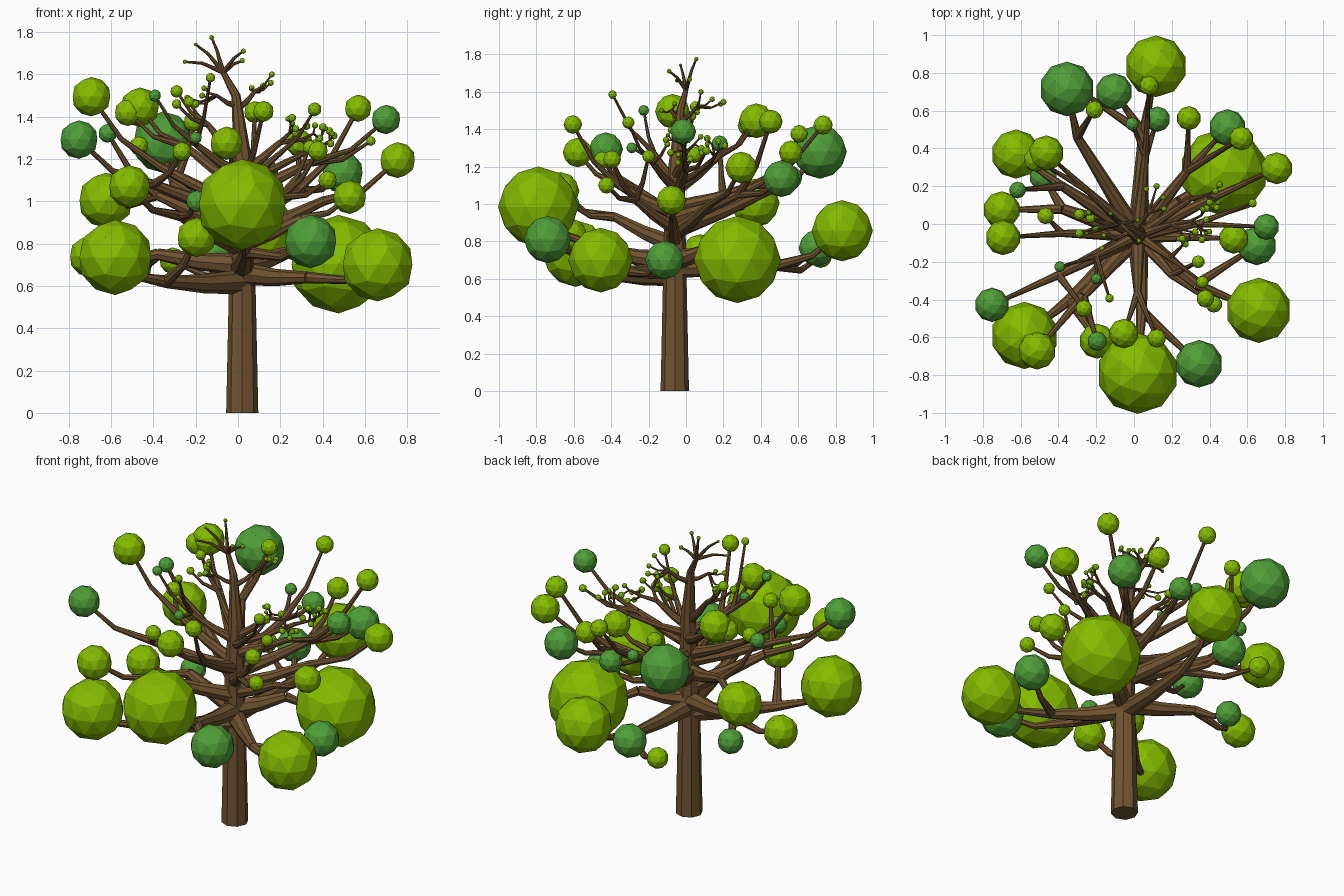
import bpy, bmesh, random
from mathutils import Vector, Matrix

random.seed(4)


def material(name, rgb):
    m = bpy.data.materials.new(name)
    m.diffuse_color = (*rgb, 1)
    return m


BARK = material("bark_brown", (0.165, 0.089, 0.032))
LIGHT = material("leaf_light_green", (0.235, 0.5, 0.0))
DARK = material("leaf_dark_green", (0.08, 0.345, 0.04))
L, D = 0, 1
leaves = [bmesh.new(), bmesh.new()]

# All wood is drawn as octagonal tapered tubes along polylines
wood = bpy.data.curves.new("trunk_and_branches", "CURVE")
wood.dimensions = "3D"
wood.fill_mode = "FULL"
wood.bevel_depth = 1.0
wood.bevel_resolution = 2
wood.use_fill_caps = True


def tube(points, radii):
    s = wood.splines.new("POLY")
    s.points.add(len(points) - 1)
    s.use_smooth = False
    for p, co, r in zip(s.points, points, radii):
        p.co = (*co, 1)
        p.radius = r


def ball(p, r, tone):
    bmesh.ops.create_icosphere(leaves[tone], subdivisions=2, radius=r * 1.035,
                               matrix=Matrix.Translation(p))


def kink(a, b, t, lift):
    """Point part of the way from a to b, moved up or down."""
    return Vector(a).lerp(Vector(b), t) + Vector((0, 0, lift))


def sprout(fork, r, balls, sag=0.12):
    """Thin branches from a fork, each ending in a leaf ball."""
    for x, y, z, size, tone in balls:
        end = Vector((x, y, z))
        bend = kink(fork, end, 0.55, -sag * (end - Vector(fork)).length)
        tube([fork, bend, end], [r, r * 0.65, min(r * 0.45, 0.005 + size * 0.1)])
        ball(end, size, tone)


def limb(z0, r, fork, *balls):
    """A limb leaving the trunk at z0, forking into leaf-bearing branches."""
    start = Vector((0.02, -0.06, z0))
    if z0 > 1.3:
        start = Vector((0.0, -0.03, z0))
    tube([start, kink(start, fork, 0.5, -0.01), fork], [r, r * 0.75, r * 0.5])
    sprout(fork, r * 0.5, balls)


def twigs(p, d, length, r, depth):
    """Fine twigs that split in two or three, tipped with tiny leaf balls."""
    end = p + d.normalized() * length
    tube([p, end], [r, r * 0.65])
    if depth == 0:
        ball(end, random.uniform(0.010, 0.019), L)
        return
    for i in range(3 if depth > 1 else 2):
        v = Vector([random.uniform(-0.8, 0.8) for _ in range(3)])
        twigs(end, d.normalized() + v, length * 0.72, r * 0.65, depth - 1)


# Trunk
c = (0.02, -0.06)
tube([(*c, 0), (*c, 0.6), (*c, 0.95), (0.02, -0.05, 1.22), (-0.01, -0.03, 1.5),
      (-0.07, 0, 1.61)], [0.076, 0.063, 0.056, 0.042, 0.022, 0.013])

# Low, heavy limbs
limb(0.62, 0.06, (-0.34, -0.40, 0.62), (-0.58, -0.59, 0.735, 0.172, L),
     (-0.196, -0.62, 0.83, 0.09, L))
limb(0.78, 0.05, (-0.27, -0.38, 0.93), (-0.513, -0.67, 1.07, 0.097, L),
     (-0.195, -0.62, 1.0, 0.05, D))
limb(0.69, 0.058, (0.04, -0.46, 0.76), (0.02, -0.79, 0.985, 0.208, L),
     (0.344, -0.74, 0.81, 0.122, D))
limb(0.66, 0.055, (0.33, -0.32, 0.64), (0.66, -0.457, 0.70, 0.167, L),
     (0.65, -0.115, 0.70, 0.1, D))
limb(0.70, 0.058, (0.24, 0.12, 0.76), (0.475, 0.275, 0.703, 0.225, L))
limb(0.66, 0.055, (0.05, 0.48, 0.67), (0.116, 0.835, 0.857, 0.158, L),
     (-0.106, 0.70, 0.765, 0.095, D), (-0.31, 0.72, 0.72, 0.06, L))
limb(0.70, 0.055, (-0.38, 0.08, 0.75), (-0.70, 0.075, 0.74, 0.095, L),
     (-0.48, 0.25, 0.69, 0.072, D))

# Middle limbs
limb(0.80, 0.042, (0.30, -0.07, 0.92), (0.528, -0.078, 1.02, 0.077, L))
limb(0.84, 0.045, (0.40, 0.13, 1.0), (0.755, 0.295, 1.195, 0.082, L))
limb(0.86, 0.048, (-0.30, 0.46, 1.08), (-0.355, 0.715, 1.28, 0.14, D),
     (-0.21, 0.605, 1.375, 0.046, L))
limb(0.87, 0.048, (-0.38, 0.2, 1.03), (-0.625, 0.37, 1.005, 0.126, L),
     (-0.616, 0.18, 1.322, 0.043, D))
limb(0.92, 0.045, (0.28, 0.28, 1.05), (0.495, 0.51, 1.135, 0.095, D),
     (0.29, 0.56, 1.275, 0.062, L), (0.568, 0.453, 1.44, 0.062, L))
limb(0.94, 0.045, (-0.40, -0.27, 1.08), (-0.752, -0.428, 1.292, 0.088, D),
     (-0.265, -0.448, 1.235, 0.044, L))
limb(0.95, 0.04, (0.02, -0.36, 1.1), (-0.054, -0.58, 1.275, 0.076, L),
     (0.12, -0.605, 1.425, 0.048, L))
limb(0.87, 0.04, (0.2, -0.27, 1.02), (0.423, -0.425, 1.10, 0.043, L),
     (0.378, -0.395, 1.238, 0.046, L), (0.34, -0.2, 1.255, 0.033, L))
limb(0.98, 0.04, (0.06, 0.36, 1.1), (0.08, 0.733, 1.422, 0.05, L),
     (0.125, 0.555, 1.14, 0.065, D), (-0.01, 0.53, 1.2, 0.034, D))

# Upper limbs
limb(0.98, 0.038, (-0.38, -0.05, 1.17), (-0.693, -0.072, 1.495, 0.09, L),
     (-0.468, 0.043, 1.263, 0.043, L))
limb(1.04, 0.036, (0.33, 0.0, 1.18), (0.70, -0.015, 1.387, 0.067, D),
     (0.628, 0.11, 1.285, 0.022, L))
limb(1.07, 0.036, (-0.25, 0.18, 1.26), (-0.464, 0.376, 1.445, 0.09, L),
     (-0.52, 0.34, 1.42, 0.062, L))
limb(1.12, 0.03, (-0.2, -0.17, 1.27), (-0.393, -0.226, 1.5, 0.028, D),
     (-0.13, -0.393, 1.585, 0.022, L), (-0.2, -0.29, 1.3, 0.028, D))
limb(1.18, 0.028, (-0.14, 0.0, 1.36), (-0.29, 0.05, 1.52, 0.029, L),
     (-0.23, 0.03, 1.47, 0.025, L), (-0.29, -0.05, 1.46, 0.022, L))
limb(1.09, 0.028, (0.19, -0.18, 1.22), (0.362, -0.308, 1.435, 0.032, L),
     (0.27, -0.1, 1.32, 0.016, L))

# Fine twigs on the right of the crown
limb(1.14, 0.028, (0.2, 0.0, 1.28))
twigs(Vector((0.2, 0.0, 1.28)), Vector((1, 0.15, 0.1)), 0.1, 0.014, 2)
twigs(Vector((0.2, 0.0, 1.28)), Vector((0.5, -0.3, 0.5)), 0.07, 0.012, 2)
limb(1.1, 0.026, (0.3, 0.13, 1.22))
twigs(Vector((0.3, 0.13, 1.22)), Vector((1, 0.3, 0.4)), 0.09, 0.012, 2)

# Crown tip
sprout((-0.07, 0, 1.61), 0.012, [
    (-0.125, 0.055, 1.775, 0.011, L), (0.025, -0.09, 1.71, 0.012, L),
    (-0.2, -0.03, 1.742, 0.008, L), (-0.25, -0.05, 1.66, 0.010, L),
    (0.02, 0.02, 1.665, 0.012, L)], -0.08)
limb(1.44, 0.018, (0.08, 0.06, 1.52), (0.16, 0.08, 1.6, 0.014, L),
     (0.155, 0.14, 1.56, 0.014, L), (0.12, 0.2, 1.545, 0.016, L),
     (0.065, 0.185, 1.535, 0.014, L))
limb(1.45, 0.016, (-0.1, -0.08, 1.5), (-0.16, -0.06, 1.535, 0.013, L),
     (-0.2, -0.03, 1.46, 0.018, L), (-0.17, -0.13, 1.5, 0.014, L),
     (-0.24, 0.06, 1.49, 0.014, L))

# Turn the wood into a mesh
tree = bpy.data.objects.new("trunk_and_branches", wood)
wood.materials.append(BARK)
bpy.context.collection.objects.link(tree)
bpy.context.view_layer.objects.active = tree
tree.select_set(True)
bpy.ops.object.convert(target="MESH")

# Leaf balls, one object per green
for bm, name, mat in zip(leaves, ("light_leaves", "dark_leaves"), (LIGHT, DARK)):
    me = bpy.data.meshes.new(name)
    bm.to_mesh(me)
    bm.free()
    me.materials.append(mat)
    bpy.context.collection.objects.link(bpy.data.objects.new(name, me))
